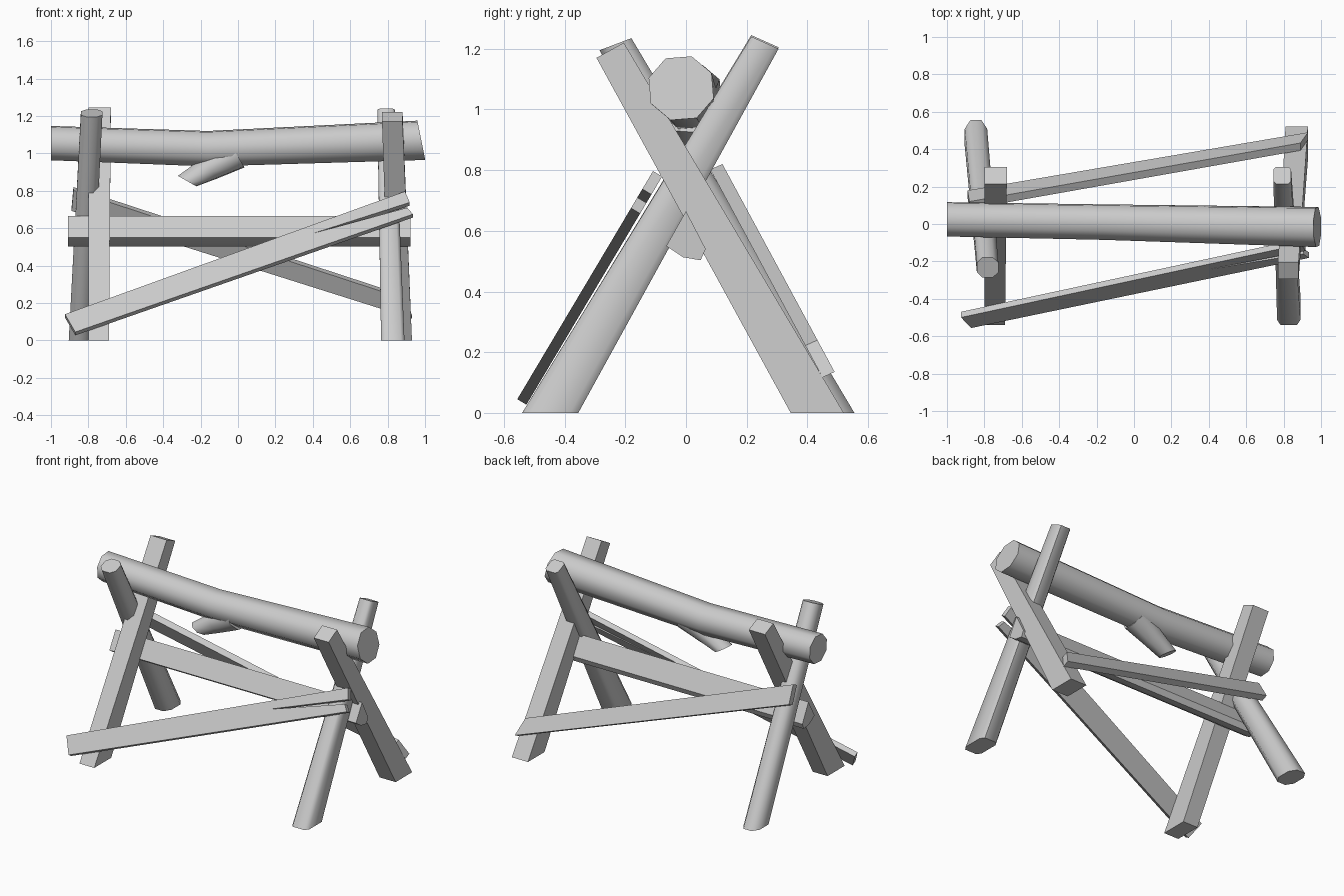
import bpy, bmesh, math
from mathutils import Vector

if "Cube" in bpy.data.objects:
    bpy.data.objects.remove(bpy.data.objects["Cube"])


def loft(name, rings, angle=30):
    """Skin a list of equal-length point rings and cap both ends."""
    bm = bmesh.new()
    vs = [[bm.verts.new(p) for p in r] for r in rings]
    n = len(vs[0])
    for a, b in zip(vs, vs[1:]):
        for i in range(n):
            j = (i + 1) % n
            bm.faces.new((a[i], a[j], b[j], b[i]))
    bm.faces.new(vs[0][::-1])
    bm.faces.new(vs[-1])
    bmesh.ops.recalc_face_normals(bm, faces=bm.faces)
    me = bpy.data.meshes.new(name)
    bm.to_mesh(me)
    bm.free()
    ob = bpy.data.objects.new(name, me)
    bpy.context.collection.objects.link(ob)
    me.polygons.foreach_set("use_smooth", [True] * len(me.polygons))
    me.set_sharp_from_angle(angle=math.radians(angle))
    return ob


def octagon(center, normal, apothem):
    """Eight-sided ring around a tilted axis."""
    nrm = Vector(normal).normalized()
    u = Vector((0, 1, 0))
    w = nrm.cross(u).normalized()
    r = apothem / math.cos(math.pi / 8)
    angles = [math.pi / 4 * (i + 0.5) + 0.08 for i in range(8)]
    return [Vector(center) + r * (math.cos(a) * u + math.sin(a) * w) for a in angles]


def chamfer(quad, f):
    """Cut the corners of a four-point ring by fraction f."""
    quad = [Vector(p) for p in quad]
    if not f:
        return quad
    out = []
    for i, p in enumerate(quad):
        out += [p.lerp(quad[i - 1], f), p.lerp(quad[(i + 1) % 4], f)]
    return out


def leg(name, bot_x, bot_y, top_x, top_a, top_b, f=0):
    """Tapered timber: flat foot, square-cut sloping top."""
    def ring(xs, a, b):
        return chamfer([(xs[0], *a), (xs[1], *a), (xs[1], *b), (xs[0], *b)], f)
    loft(name, [ring(bot_x, (bot_y[0], 0), (bot_y[1], 0)), ring(top_x, top_a, top_b)], 50)


def plank(name, outline, y_of_z, inward):
    """Board lying on the sloping plane of the legs."""
    outer = [Vector((x, y_of_z(z), z)) for x, z in outline]
    loft(name, [outer, [p + Vector(inward) for p in outer]])


# crossed legs
leg("front_leg_left", (-0.80, -0.69), (-0.54, -0.36), (-0.80, -0.68), (0.215, 1.245), (0.305, 1.205))
leg("back_leg_left", (-0.905, -0.785), (0.555, 0.37), (-0.84, -0.725), (-0.18, 1.235), (-0.285, 1.195), 0.25)
leg("front_leg_right", (0.765, 0.89), (-0.54, -0.355), (0.745, 0.84), (0.215, 1.24), (0.305, 1.20), 0.15)
leg("back_leg_right", (0.81, 0.93), (0.52, 0.345), (0.77, 0.88), (-0.205, 1.22), (-0.295, 1.17))

# bent log resting in the forks
loft("top_log", [
    octagon((-1.0, 0.025, 1.055), (1, 0, 0), 0.089),
    octagon((-0.16, 0.01, 1.025), (1, 0, 0.02), 0.092),
    octagon((0.98, -0.016, 1.07), (1, 0, 0.2), 0.104),
], 50)

# broken branch stub under the log
loft("branch_stub", [
    octagon((-0.01, 0, 1.0), (-1, 0, -0.6), 0.085),
    octagon((-0.15, -0.005, 0.92), (-1, 0, -0.7), 0.065),
    octagon((-0.272, -0.01, 0.852), (-0.5, 0, -0.87), 0.055),
], 50)

# wedge-shaped rail tucked under the crossings
section = [(0, 0.665), (-0.065, 0.55), (-0.01, 0.513), (0.048, 0.503), (0.065, 0.54)]
loft("middle_rail", [[(x, y, z) for y, z in section] for x in (-0.91, 0.922)])

# diagonal braces, the front one with a split end
plank("front_brace",
      [(-0.925, 0.14), (-0.87, 0.045), (0.935, 0.675), (0.905, 0.71),
       (0.40, 0.572), (0.918, 0.738), (0.893, 0.797)],
      lambda z: -0.565 + (z - 0.03) * 0.595, (0, 0.03, -0.018))
plank("back_brace",
      [(-0.88, 0.82), (-0.89, 0.71), (0.93, 0.135), (0.89, 0.24)],
      lambda z: 0.12 + (0.82 - z) * 0.54, (0, -0.04, -0.018))
